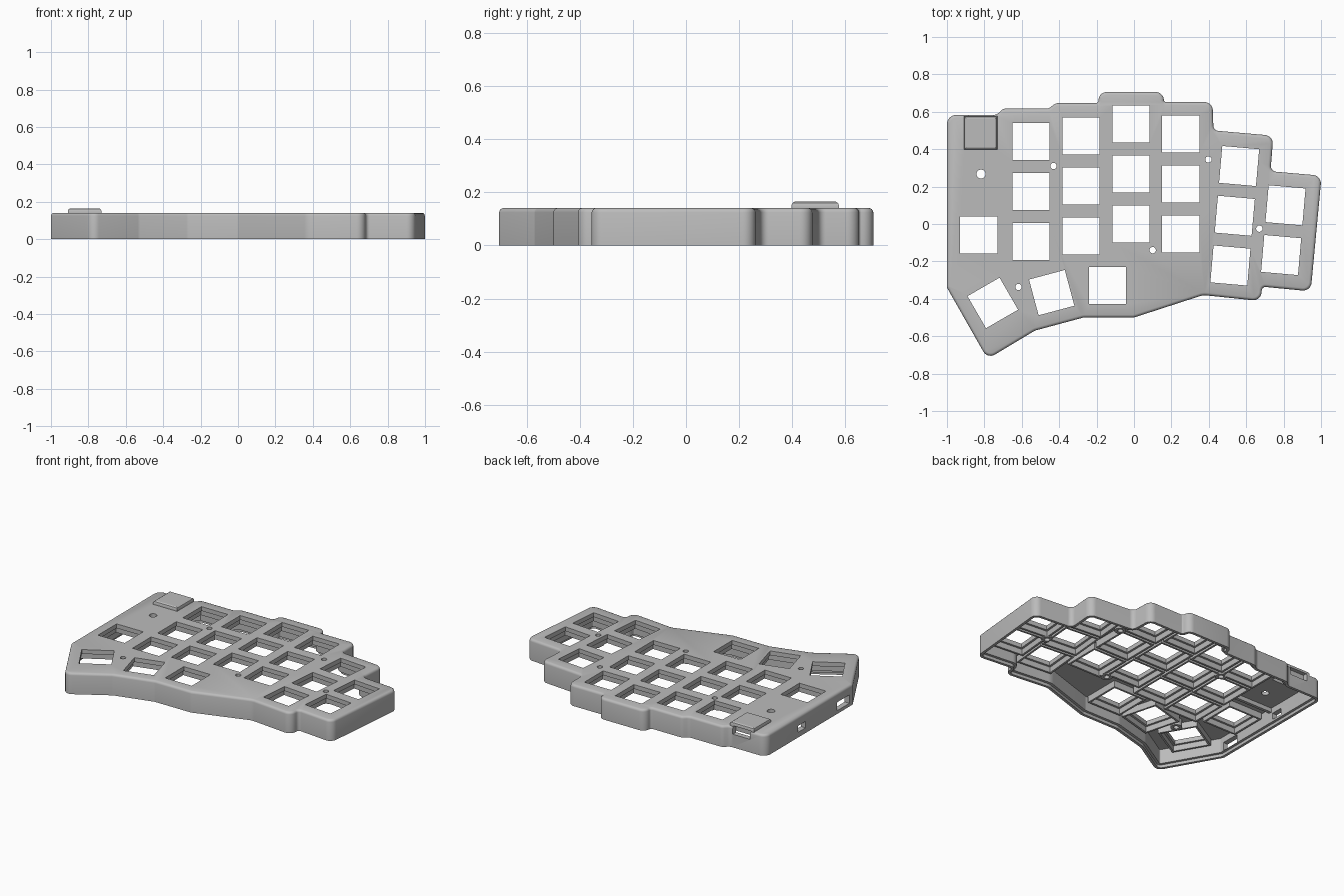
import bpy, bmesh, math
from mathutils import Vector, Matrix

if "Cube" in bpy.data.objects:
    bpy.data.objects.remove(bpy.data.objects["Cube"])

grey = bpy.data.materials.new("case_grey")
grey.use_nodes = True
grey.diffuse_color = (0.5, 0.5, 0.5, 1)
grey.node_tree.nodes["Principled BSDF"].inputs["Base Color"].default_value = (0.5, 0.5, 0.5, 1)

# Case outline, clockwise: x, y, corner radius
OUTLINE = [
    (-1, .583, .05), (-.735, .583, .04), (-.70, .617, .04), (-.455, .617, .04),
    (-.42, .646, .04), (-.19, .646, .015), (-.19, .706, .045), (.16, .706, .045),
    (.16, .652, .01), (.42, .652, .045), (.425, .50, .03), (.745, .472, .045),
    (.73, .282, .03), (1.003, .258, .045), (.945, -.36, .045), (.685, -.335, .02),
    (.678, -.412, .045), (.37, -.38, .08), (0, -.5, .05), (-.27, -.5, .05),
    (-.53, -.57, .05), (-.783, -.722, .045), (-1, -.34, .03)]

# Key positions: x, y, tilt in degrees
KEYS = [(-.83, -.06, 0), (-.755, -.422, 30), (-.44, -.367, 15), (-.142, -.33, 0)]
PITCH = .267
for x, y, tilt, count in [(-.55, .44, 0, 3), (-.283, .47, 0, 3), (-.016, .534, 0, 3),
                          (.25, .48, 0, 3), (.562, .31, -5, 3), (.81, .10, -5, 2)]:
    a = math.radians(tilt)
    KEYS += [(x + i * PITCH * math.sin(a), y - i * PITCH * math.cos(a), tilt) for i in range(count)]

SCREWS = [(-.43, .31), (.398, .345), (.67, -.025), (.10, -.14), (-.618, -.337)]


def outline(d):
    """Rounded outline moved inward by d."""
    loop, n = [], len(OUTLINE)
    pts = [Vector(p[:2]) for p in OUTLINE]
    for i, p in enumerate(pts):
        a = (p - pts[i - 1]).normalized()
        b = (pts[(i + 1) % n] - p).normalized()
        na, nb = Vector((a.y, -a.x)), Vector((b.y, -b.x))
        corner = p + (na + nb) * d / (1 + na.dot(nb))
        side = 1 if a.x * b.y - a.y * b.x < 0 else -1
        r = max(OUTLINE[i][2] - side * d, .004)
        theta = a.angle(b)
        start = corner - a * r * math.tan(theta / 2)
        centre = start + na * r * side
        for k in range(8):
            turn = Matrix.Rotation(-side * theta * k / 7, 2)
            loop.append(centre + turn @ (start - centre))
    return loop


def rect(x, y, w, h, tilt=0):
    turn = Matrix.Rotation(math.radians(tilt), 2)
    return [Vector((x, y)) + turn @ Vector((sx * w / 2, sy * h / 2))
            for sx, sy in ((-1, -1), (1, -1), (1, 1), (-1, 1))]


def circle(x, y, r, n=24):
    return [Vector((x + r * math.cos(k * math.tau / n), y + r * math.sin(k * math.tau / n)))
            for k in range(n)]


def loft(bm, layers):
    """Closed solid through (loop, z) layers."""
    rings = [[bm.verts.new((p.x, p.y, z)) for p in loop] for loop, z in layers]
    n = len(rings[0])
    for lo, hi in zip(rings, rings[1:]):
        for i in range(n):
            bm.faces.new((lo[i], lo[(i + 1) % n], hi[(i + 1) % n], hi[i]))
    bm.faces.new(rings[0][::-1])
    bm.faces.new(rings[-1])


def prism(loop, z0, z1):
    return [(loop, z0), (loop, z1)]


def make(name, solids):
    bm = bmesh.new()
    for layers in solids:
        loft(bm, layers)
    bmesh.ops.recalc_face_normals(bm, faces=bm.faces)
    mesh = bpy.data.meshes.new(name)
    bm.to_mesh(mesh)
    bm.free()
    mesh.materials.append(grey)
    ob = bpy.data.objects.new(name, mesh)
    bpy.context.collection.objects.link(ob)
    return ob


def combine(target, tool, operation):
    mod = target.modifiers.new(tool.name, "BOOLEAN")
    mod.object, mod.operation, mod.solver = tool, operation, "EXACT"
    mod.use_self = True
    bpy.context.view_layer.objects.active = target
    bpy.ops.object.modifier_apply(modifier=mod.name)
    bpy.data.objects.remove(tool)


# Outer shell with a rounded top edge
case = make("keyboard_case", [[(outline(0), 0), (outline(0), .125), (outline(.002), .132),
                               (outline(.007), .138), (outline(.015), .141)]])

# Raised cover over the connector
combine(case, make("connector_cover", [[
    (rect(-.82, .487, .18, .18), .1), (rect(-.82, .487, .18, .18), .15),
    (rect(-.82, .487, .172, .172), .16), (rect(-.82, .487, .155, .155), .165)]]), "UNION")

# Hollow underside with a rim for the base plate
combine(case, make("cavity", [[(outline(.018), -.01), (outline(.018), .02),
                               (outline(.035), .0201), (outline(.035), .118)]]), "DIFFERENCE")

# Socket frames, screw bosses and the board stop under the plate
frames = [prism(rect(x, y, .252, .252, t), .075, .128) for x, y, t in KEYS]
frames += [prism(circle(x, y, .036), .07, .126) for x, y in SCREWS]
frames.append(prism(rect(-.82, .14, .31, .02), .09, .125))
combine(case, make("socket_frames", frames), "UNION")

# Switch openings, wider below the clip ledge
openings = [[(rect(x, y, .226, .226, t), .05), (rect(x, y, .226, .226, t), .112),
             (rect(x, y, .198, .198, t), .1121), (rect(x, y, .198, .198, t), .2)]
            for x, y, t in KEYS]
combine(case, make("switch_openings", openings), "DIFFERENCE")

# Screw holes, reset hole and wall ports
ports = [prism(circle(x, y, .017), .04, .2) for x, y in SCREWS]
ports += [prism(circle(-.818, .267, .024), .08, .2),
          prism(rect(-.82, .60, .13, .2), .088, .142),
          prism(rect(-.82, .485, .145, .13), .1, .15),
          prism(rect(-1, .20, .12, .08), .035, .078),
          prism(rect(-1, -.24, .12, .13), .022, .078)]
combine(case, make("ports", ports), "DIFFERENCE")

bpy.ops.object.select_all(action="DESELECT")
case.select_set(True)
bpy.context.view_layer.objects.active = case
bpy.ops.object.shade_smooth_by_angle(angle=math.radians(30))
